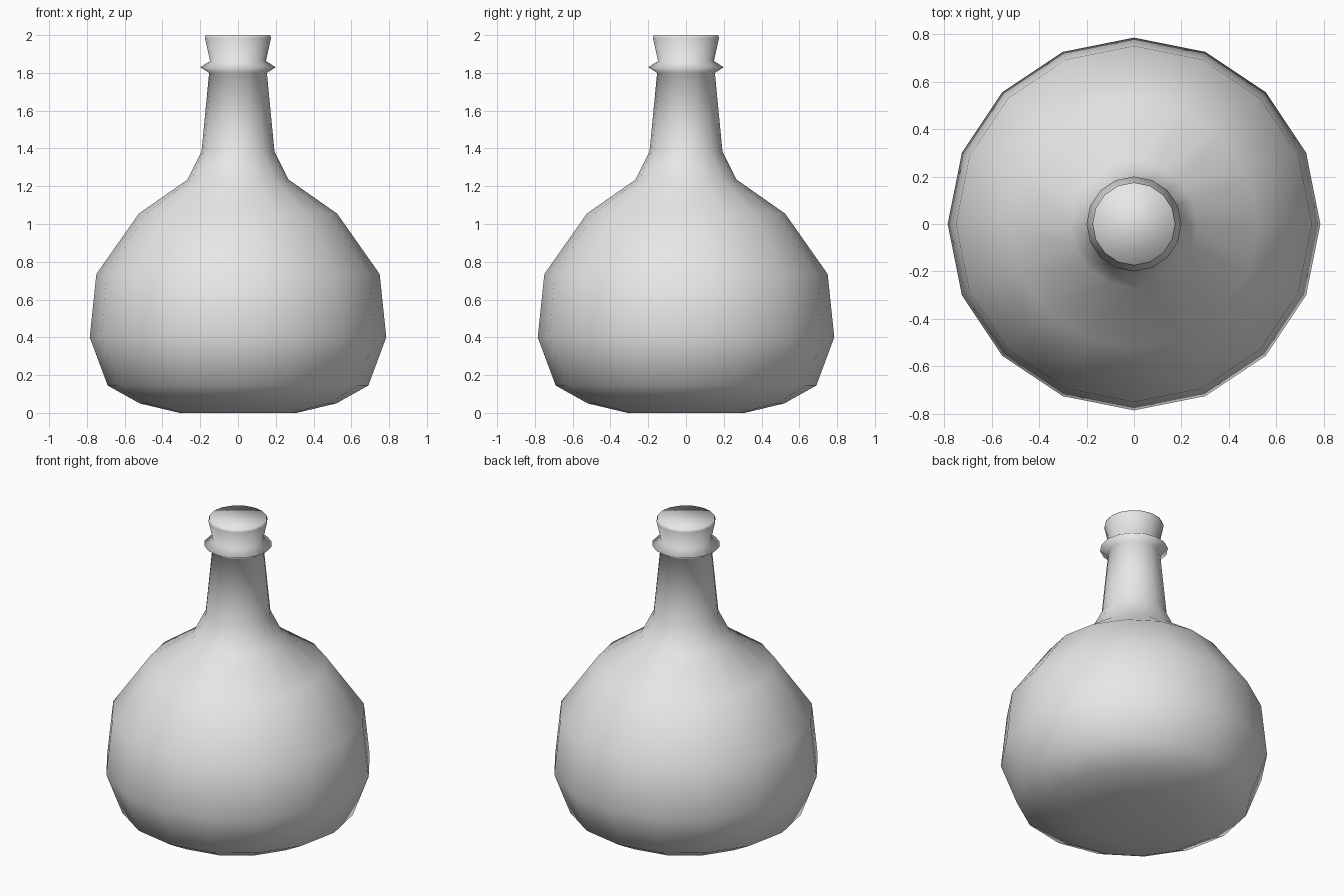
import bpy
import bmesh
from math import cos, sin, tau

cube = bpy.data.objects.get("Cube")
if cube:
    bpy.data.objects.remove(cube, do_unlink=True)

SIDES = 16


def make_material(name, colour):
    mat = bpy.data.materials.new(name)
    mat.use_nodes = True
    mat.diffuse_color = colour
    for node in mat.node_tree.nodes:
        if node.type == 'BSDF_PRINCIPLED':
            node.inputs["Base Color"].default_value = colour
    return mat


def lathe(name, profile, mat):
    """Turn a (radius, height) profile around z and close both ends."""
    bm = bmesh.new()
    rings = [[bm.verts.new((r * cos(tau * i / SIDES), r * sin(tau * i / SIDES), z))
              for i in range(SIDES)] for r, z in profile]
    for low, high in zip(rings, rings[1:]):
        for i in range(SIDES):
            j = (i + 1) % SIDES
            bm.faces.new((low[i], low[j], high[j], high[i]))
    bm.faces.new(rings[0][::-1])
    bm.faces.new(rings[-1])
    for face in bm.faces:
        face.smooth = True
    mesh = bpy.data.meshes.new(name)
    bm.to_mesh(mesh)
    bm.free()
    mesh.materials.append(mat)
    obj = bpy.data.objects.new(name, mesh)
    bpy.context.collection.objects.link(obj)
    return obj


grey = make_material("light grey", (0.8, 0.8, 0.8, 1))

# Rounded belly, shoulder and tapering neck
body = [(0.31, 0), (0.52, 0.05), (0.69, 0.145), (0.785, 0.4), (0.75, 0.735),
        (0.525, 1.055), (0.268, 1.235), (0.193, 1.385), (0.153, 1.8)]
# Neck collar and flared mouth with its closed top
mouth = [(0.2, 1.83), (0.148, 1.863), (0.175, 1.985), (0.17, 2)]

lathe("bottle", body + mouth, grey)
